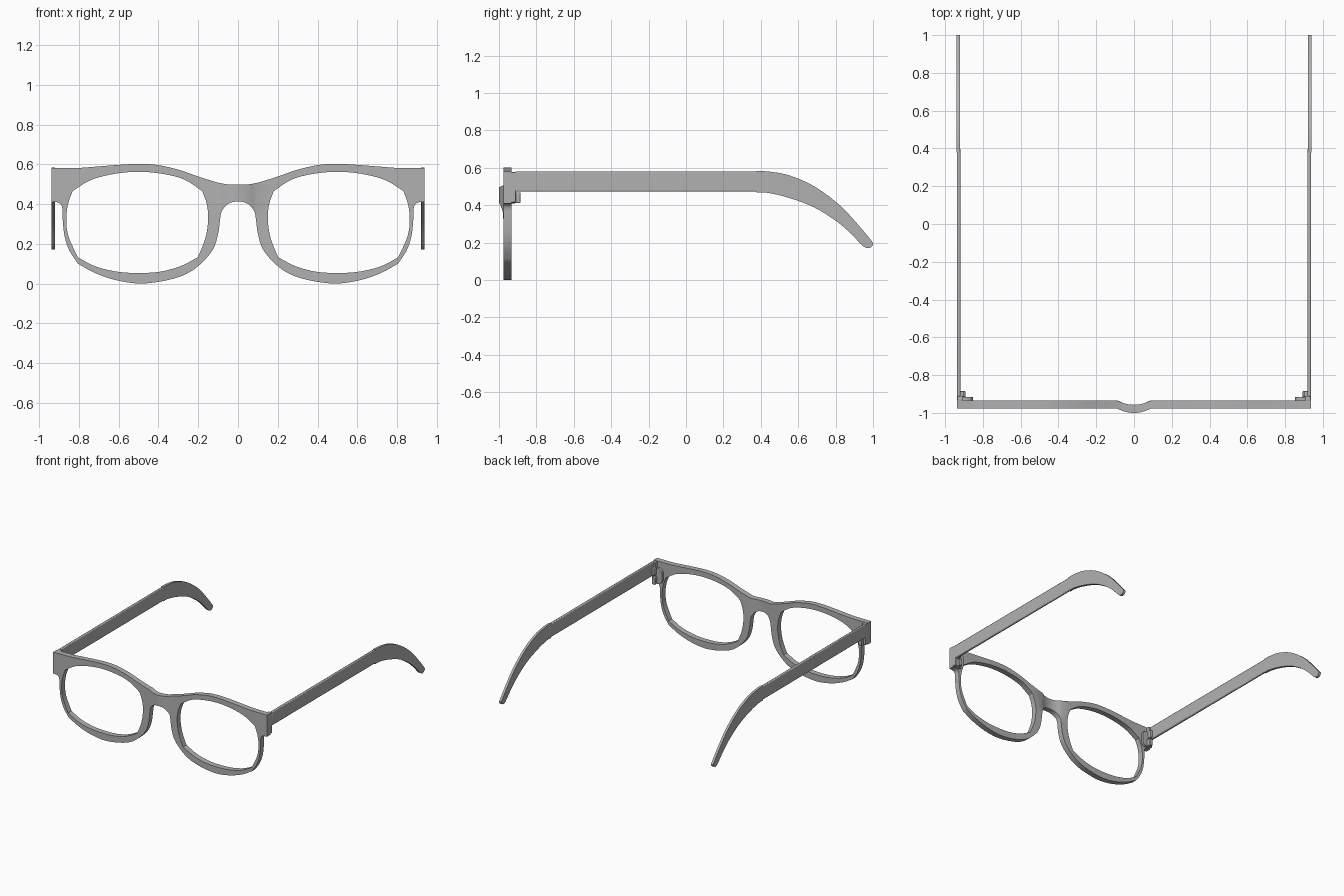
import bpy, bmesh, math
from mathutils import Matrix, Vector

if "Cube" in bpy.data.objects:
    bpy.data.objects.remove(bpy.data.objects["Cube"])

grey = bpy.data.materials.new("dark_grey")
grey.diffuse_color = (.44, .44, .44, 1)
grey.use_nodes = True
grey.node_tree.nodes["Principled BSDF"].inputs["Base Color"].default_value = grey.diffuse_color


def smooth(pts, n=5):
    """Catmull-Rom curve through a few profile points."""
    p = [Vector(q) for q in pts]
    p = [2 * p[0] - p[1]] + p + [2 * p[-1] - p[-2]]
    out = []
    for a, b, c, d in zip(p, p[1:], p[2:], p[3:]):
        for i in range(n):
            t = i / n
            out.append(0.5 * (2 * b + (c - a) * t + (2 * a - 5 * b + 4 * c - d) * t * t
                              + (3 * b - a - 3 * c + d) * t ** 3))
    return out + [p[-2]]


def finish(ob, mirror=False, bevel=0):
    for o in bpy.context.selected_objects:
        o.select_set(False)
    bpy.context.view_layer.objects.active = ob
    ob.select_set(True)
    ob.data.materials.clear()
    ob.data.materials.append(grey)
    bpy.ops.object.shade_smooth_by_angle(angle=math.radians(30))
    if bevel:
        m = ob.modifiers.new("Bevel", 'BEVEL')
        m.width, m.segments, m.limit_method = bevel, 2, 'ANGLE'
        m.angle_limit = math.radians(50)
    if mirror:
        ob.modifiers.new("Mirror", 'MIRROR')
    return ob


def plate(name, loops, axis, lo, hi):
    """Extrude filled 2D loops (holes allowed) from lo to hi along axis."""
    cu = bpy.data.curves.new(name, 'CURVE')
    cu.dimensions, cu.fill_mode, cu.extrude = '2D', 'BOTH', (hi - lo) / 2
    for loop in loops:
        sp = cu.splines.new('POLY')
        sp.points.add(len(loop) - 1)
        for pt, q in zip(sp.points, loop):
            pt.co = (q[0], q[1], 0, 1)
        sp.use_cyclic_u = True
    tmp = bpy.data.objects.new(name + "_curve", cu)
    bpy.context.collection.objects.link(tmp)
    dg = bpy.context.evaluated_depsgraph_get()
    me = bpy.data.meshes.new_from_object(tmp.evaluated_get(dg))
    bpy.data.objects.remove(tmp)
    mid = (lo + hi) / 2
    if axis == 'Y':
        me.transform(Matrix.Translation((0, mid, 0)) @ Matrix.Rotation(math.pi / 2, 4, 'X'))
    else:
        me.transform(Matrix(((0, 0, 1, mid), (1, 0, 0, 0), (0, 1, 0, 0), (0, 0, 0, 1))))
    bm = bmesh.new()
    bm.from_mesh(me)
    bmesh.ops.remove_doubles(bm, verts=bm.verts, dist=1e-5)
    bmesh.ops.recalc_face_normals(bm, faces=bm.faces)
    bm.to_mesh(me)
    bm.free()
    ob = bpy.data.objects.new(name, me)
    bpy.context.collection.objects.link(ob)
    return ob


def box(name, x, y, z, bevel=0):
    loop = [(y[0], z[0]), (y[1], z[0]), (y[1], z[1]), (y[0], z[1])]
    return finish(plate(name, [loop], 'X', *x), True, bevel)


# Front frame: half outline from the top of the bridge round to the nose arch
top = smooth([(0, .497), (.08, .503), (.19, .535), (.3, .573), (.41, .597), (.5, .602),
              (.6, .597), (.79, .582)], 4)
side = smooth([(.915, .41), (.895, .402), (.884, .38), (.882, .32), (.872, .235),
               (.848, .165), (.805, .1)], 4)
low = smooth([(.805, .1), (.72, .053), (.61, .016), (.487, 0), (.36, .016), (.26, .048),
              (.186, .1), (.125, .173), (.1, .25), (.09, .325), (.083, .36), (.06, .393),
              (.03, .409), (0, .413)], 4)
half = top + [(.938, .581), (.938, .41)] + side + low[1:]
outline = half + [(-p[0], p[1]) for p in half[-2:0:-1]]

# Lens opening made of four bowed edges
upper = smooth([(.18, .465), (.27, .523), (.38, .552), (.5, .562), (.62, .552), (.74, .521), (.832, .465)], 4)
outer = smooth([(.832, .465), (.855, .4), (.864, .32), (.852, .235), (.806, .132)], 4)
lower = smooth([(.806, .132), (.72, .087), (.61, .06), (.5, .053), (.39, .06), (.29, .087), (.202, .132)], 4)
inner = smooth([(.202, .132), (.165, .225), (.15, .32), (.157, .4), (.18, .465)], 4)
lens = upper[:-1] + outer[:-1] + lower[:-1] + inner[:-1]
frame = plate("front_frame", [outline, lens, [(-p[0], p[1]) for p in lens]], 'Y', -.977, -.934)

# Bow the bridge forward
bm = bmesh.new()
bm.from_mesh(frame.data)
for i in range(-6, 7):
    bmesh.ops.bisect_plane(bm, geom=bm.verts[:] + bm.edges[:] + bm.faces[:],
                           plane_co=(i * .015, 0, 0), plane_no=(1, 0, 0), dist=1e-5)
for v in bm.verts:
    if abs(v.co.x) < .09 and v.co.z > .32:
        fade = min(1, (v.co.z - .32) / .07)
        v.co.y -= .023 * fade * (1 - (v.co.x / .09) ** 2)
bm.to_mesh(frame.data)
bm.free()
finish(frame)

# Hinges: end block, rounded plate and knuckle
box("end_block", (.905, .937), (-.936, -.91), (.415, .578), .003)
disc = [(.888 + .035 * math.cos(a), (.5 if math.sin(a) > 0 else .445) + .035 * math.sin(a))
        for a in [2 * math.pi * (i + .5) / 24 for i in range(24)]]
finish(plate("hinge_plate", [disc], 'Y', -.936, -.915), True)
box("hinge_knuckle", (.892, .92), (-.916, -.885), (.412, .468), .004)
box("hinge_pin_block", (.9, .925), (-.916, -.885), (.48, .54), .004)

# Straight temples with softened edges
box("temple", (.919, .938), (-.914, .4), (.473, .58), .006)

# Curved temple tips
back = smooth([(.378, .583), (.45, .579), (.553, .559), (.687, .5), (.821, .401), (.917, .299),
               (.99, .212), (1.0, .193), (.988, .175), (.966, .171), (.945, .182)], 5)
under = smooth([(.945, .182), (.855, .273), (.767, .34), (.66, .4), (.527, .446), (.43, .467), (.378, .469)], 5)
finish(plate("temple_tip", [back + under[1:]], 'X', .92, .939), True)
